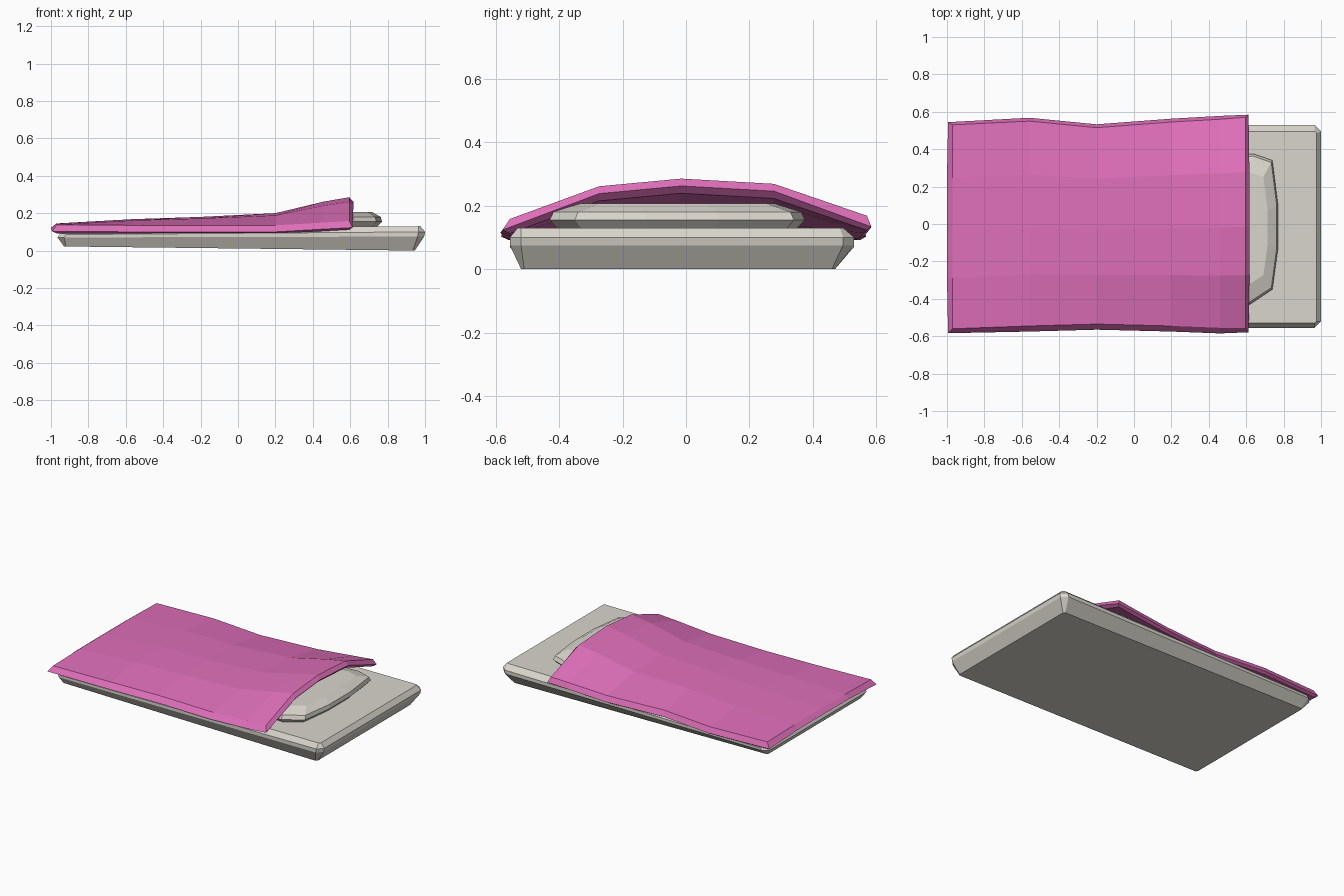
import bpy, bmesh
from mathutils import Vector

if "Cube" in bpy.data.objects:
    bpy.data.objects.remove(bpy.data.objects["Cube"])


def material(name, rgb):
    m = bpy.data.materials.new(name)
    m.diffuse_color = (*rgb, 1)
    m.use_nodes = True
    m.node_tree.nodes["Principled BSDF"].inputs["Base Color"].default_value = m.diffuse_color
    return m


LINEN = material("warm white linen", (0.70, 0.67, 0.61))
PINK = material("pink fabric", (0.74, 0.16, 0.49))


def finish(name, bm, mat):
    bmesh.ops.recalc_face_normals(bm, faces=bm.faces)
    me = bpy.data.meshes.new(name)
    bm.to_mesh(me)
    bm.free()
    me.materials.append(mat)
    ob = bpy.data.objects.new(name, me)
    bpy.context.collection.objects.link(ob)
    return ob


def stack(name, rings, mat):
    """Closed solid from horizontal rings with matching point counts."""
    bm = bmesh.new()
    loops = [[bm.verts.new(p) for p in r] for r in rings]
    n = len(loops[0])
    for a, b in zip(loops, loops[1:]):
        for i in range(n):
            j = (i + 1) % n
            bm.faces.new((a[i], a[j], b[j], b[i]))
    bm.faces.new(loops[0][::-1])
    bm.faces.new(loops[-1])
    return finish(name, bm, mat)


def cut_rect(x0, x1, y0, y1, c, z_left, z_right):
    """Rectangle with cut corners, sloping from z_left to z_right along x."""
    pts = [(x0 + c, y0), (x1 - c, y0), (x1, y0 + c), (x1, y1 - c),
           (x1 - c, y1), (x0 + c, y1), (x0, y1 - c), (x0, y0 + c)]
    return [(x, y, z_left + (z_right - z_left) * (x - x0) / (x1 - x0)) for x, y in pts]


# Mattress: thin slab bulging at mid height
stack("mattress", [
    cut_rect(-0.93, 0.945, -0.52, 0.47, 0.01, 0.022, 0.0),
    cut_rect(-0.965, 0.995, -0.555, 0.53, 0.035, 0.07, 0.075),
    cut_rect(-0.955, 1.0, -0.555, 0.53, 0.035, 0.085, 0.10),
    cut_rect(-0.93, 0.975, -0.53, 0.495, 0.01, 0.125, 0.13),
], LINEN)

# Pillow: rounded cushion, half hidden under the blanket
outline = [(0.30, -0.30), (0.40, -0.41), (0.62, -0.43), (0.74, -0.35), (0.77, -0.13),
           (0.77, 0.10), (0.74, 0.34), (0.64, 0.375), (0.40, 0.36), (0.30, 0.26)]


def pillow_ring(sx, sy, z):
    cx, cy = 0.54, -0.03
    return [(cx + (x - cx) * sx, cy + (y - cy) * sy, z) for x, y in outline]


stack("pillow", [pillow_ring(0.85, 0.92, 0.12), pillow_ring(1, 1, 0.155),
                 pillow_ring(0.97, 0.97, 0.18), pillow_ring(0.76, 0.76, 0.207)], LINEN)

# Blanket: draped sheet; per station: x, front y, back y, edge z, crown z
stations = [(-0.97, -0.56, 0.53, 0.138, 0.145), (-0.56, -0.545, 0.55, 0.135, 0.168),
            (-0.2, -0.535, 0.515, 0.135, 0.18), (0.2, -0.545, 0.545, 0.135, 0.20),
            (0.46, -0.555, 0.56, 0.15, 0.262), (0.595, -0.555, 0.57, 0.158, 0.285)]
spread = [0, 0.25, 0.48, 0.74, 1]
rise = [0, 0.81, 1, 0.87, 0.08]
bm = bmesh.new()
top, under = [], []
for x, y0, y1, ze, zc in stations:
    row_t, row_u = [], []
    for s, r in zip(spread, rise):
        y, z = y0 + (y1 - y0) * s, ze + (zc - ze) * r
        row_t.append(bm.verts.new((x, y, z)))
        row_u.append(bm.verts.new((x, y, z - 0.046)))
    top.append(row_t)
    under.append(row_u)
nx, ny = len(stations), len(spread)
for g in (top, under):
    for i in range(nx - 1):
        for j in range(ny - 1):
            bm.faces.new((g[i][j], g[i + 1][j], g[i + 1][j + 1], g[i][j + 1]))

# Blanket hem: puffed rim joining the upper and lower sheet
rim = ([(i, 0) for i in range(nx)] + [(nx - 1, j) for j in range(1, ny)]
       + [(i, ny - 1) for i in range(nx - 2, -1, -1)] + [(0, j) for j in range(ny - 2, 0, -1)])
hem = []
for i, j in rim:
    out = Vector(((i == nx - 1) * 0.022 - (i == 0) * 0.03,
                  (j == ny - 1) * 0.018 - (j == 0) * 0.03, 0))
    if i in (0, nx - 1) and j in (0, ny - 1):
        out *= 0.8
    drop = Vector((0, 0, -0.012 if j in (0, ny - 1) else 0))
    hem.append(bm.verts.new((top[i][j].co + under[i][j].co) / 2 + out + drop))
for k, (i, j) in enumerate(rim):
    m = (k + 1) % len(rim)
    a, b = rim[m]
    bm.faces.new((top[i][j], top[a][b], hem[m], hem[k]))
    bm.faces.new((hem[k], hem[m], under[a][b], under[i][j]))
finish("blanket", bm, PINK)
